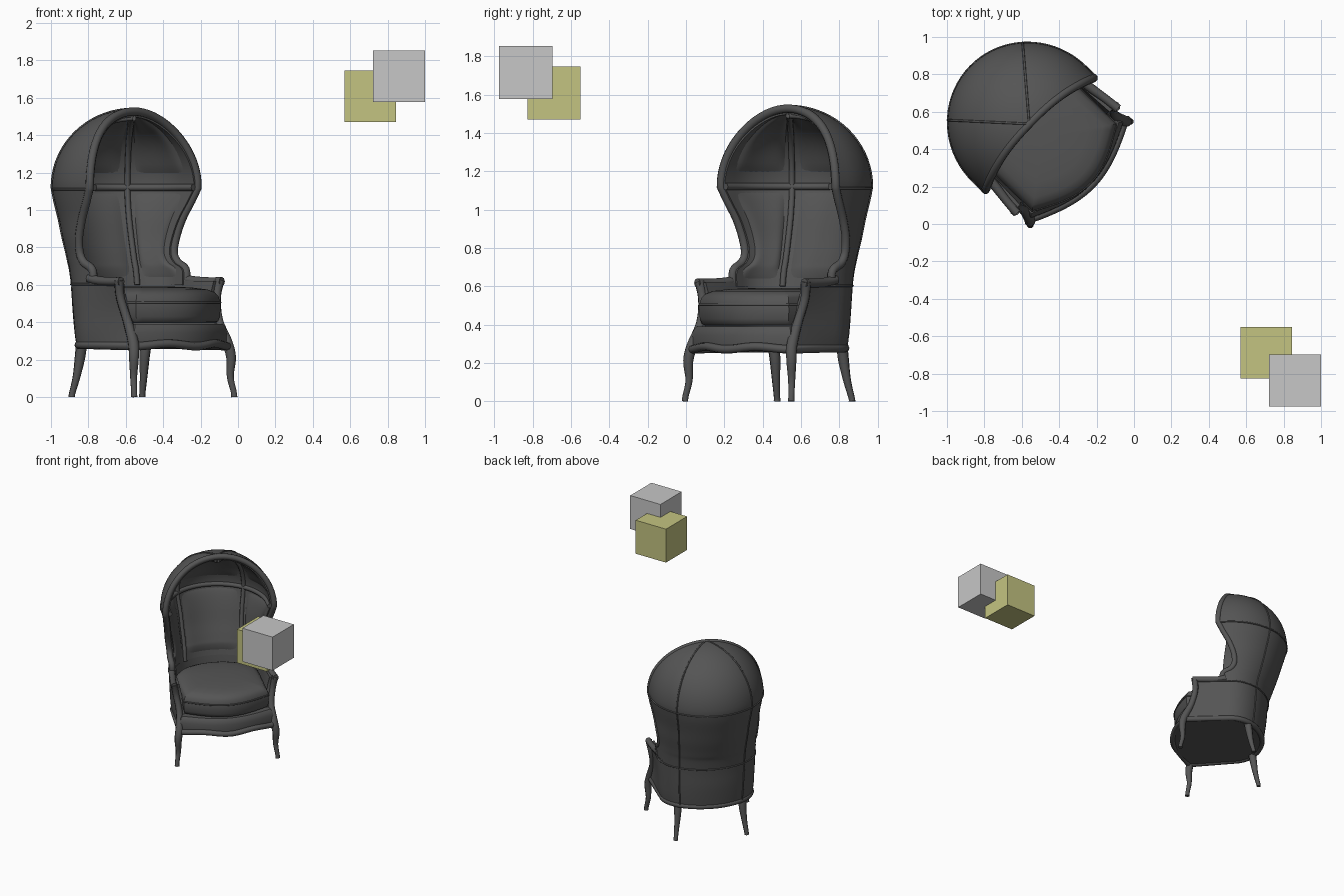
import bpy, bmesh
from math import sin, cos, asin, pi, radians
from mathutils import Matrix, Vector

if "Cube" in bpy.data.objects:
    bpy.data.objects.remove(bpy.data.objects["Cube"], do_unlink=True)

# The armchair is modelled facing -y, then turned and placed
PLACE = Matrix.Translation((-0.56, 0.535, 0)) @ Matrix.Rotation(radians(46), 4, 'Z')
SPRING, RISE = 1.12, 0.42          # height where the dome starts, and its rise


def material(name, rgb):
    m = bpy.data.materials.new(name)
    m.use_nodes = True
    m.diffuse_color = (*rgb, 1)
    m.node_tree.nodes["Principled BSDF"].inputs["Base Color"].default_value = (*rgb, 1)
    return m


CHARCOAL = material("charcoal", (0.09, 0.09, 0.09))
GREY = material("light_grey", (0.57, 0.57, 0.57))
OLIVE = material("olive_yellow", (0.55, 0.55, 0.22))


def finish(name, bm, mat=CHARCOAL, matrix=PLACE, angle=40):
    bmesh.ops.remove_doubles(bm, verts=bm.verts, dist=0.0002)
    bmesh.ops.recalc_face_normals(bm, faces=bm.faces)
    me = bpy.data.meshes.new(name)
    bm.to_mesh(me)
    bm.free()
    me.materials.append(mat)
    ob = bpy.data.objects.new(name, me)
    bpy.context.scene.collection.objects.link(ob)
    ob.matrix_world = matrix
    bpy.ops.object.select_all(action='DESELECT')
    ob.select_set(True)
    bpy.context.view_layer.objects.active = ob
    bpy.ops.object.shade_smooth_by_angle(angle=radians(angle))
    return ob


def loft(name, rows, closed=True, caps=True):
    """Skin a list of equal-length point rows."""
    bm = bmesh.new()
    vs = [[bm.verts.new(p) for p in r] for r in rows]
    n = len(rows[0])
    for a, b in zip(vs, vs[1:]):
        for i in range(n if closed else n - 1):
            j = (i + 1) % n
            bm.faces.new((a[i], a[j], b[j], b[i]))
    if closed and caps:
        bm.faces.new(vs[0])
        bm.faces.new(vs[-1])
    return finish(name, bm)


def smooth(pts, n=5):
    """Catmull-Rom through tuples of any length."""
    out = []
    for i in range(len(pts) - 1):
        p0, p1, p2, p3 = (Vector(pts[min(max(k, 0), len(pts) - 1)]) for k in range(i - 1, i + 3))
        for s in range(n):
            t = s / n
            out.append(0.5 * (2 * p1 + (p2 - p0) * t + (2 * p0 - 5 * p1 + 4 * p2 - p3) * t * t
                              + (3 * p1 - p0 - 3 * p2 + p3) * t ** 3))
    return out + [Vector(pts[-1])]


def tube(name, pts, radius, cyclic=False):
    """Round bar along points; a fourth value in a point is its own radius."""
    cu = bpy.data.curves.new(name, 'CURVE')
    cu.dimensions, cu.bevel_depth, cu.bevel_resolution = '3D', radius, 2
    cu.use_fill_caps = True
    sp = cu.splines.new('POLY')
    sp.points.add(len(pts) - 1)
    for q, p in zip(sp.points, pts):
        q.co = (*p[:3], 1)
        q.radius = p[3] / radius if len(p) > 3 else 1
    sp.use_cyclic_u = cyclic
    ob = bpy.data.objects.new(name, cu)
    bpy.context.scene.collection.objects.link(ob)
    ob.matrix_world = PLACE
    bpy.ops.object.select_all(action='DESELECT')
    ob.select_set(True)
    bpy.context.view_layer.objects.active = ob
    cu.materials.append(CHARCOAL)
    bpy.ops.object.convert(target='MESH')
    bpy.ops.object.shade_smooth_by_angle(angle=radians(50))


def pair(name, pts, radius):
    for side, s in (("left", 1), ("right", -1)):
        tube(f"{side}_{name}", [(p[0] * s, *p[1:]) for p in pts], radius)


# Shell rows: height, half width, back depth, front edge y, front half width
def section(row, inset):
    z, a, d, yf, xf = row
    if z > SPRING:
        k = 1 - inset / 0.43
        return SPRING + (z - SPRING) * k, a * k, d * k, yf, xf * k
    return z, a - inset, d - inset, yf, xf - inset


def start_angle(row, inset=0):
    z, a, d, yf, xf = section(row, inset)
    d = max(d, 0.001)
    return asin(min(yf / d, 1)) if yf > 0 else yf / d


def point(row, th, inset=0):
    z, a, d, yf, xf = section(row, inset)
    s = 1
    if th > pi / 2:
        th, s = pi - th, -1
    if th >= 0:
        return Vector((s * a * cos(th), d * sin(th), z))
    y = d * th
    return Vector((s * (a + (xf - a) * min(y / yf, 1)), y, z))


def arc(row, inset, n=40):
    t0 = start_angle(row, inset)
    return [point(row, t0 + (pi - 2 * t0) * i / n, inset) for i in range(n + 1)]


def shell(name, rows, thick):
    loft(name, [arc(r, 0) + arc(r, thick)[::-1] for r in rows])


low = [(0.60, 0.370, 0.288, -0.05), (0.68, 0.374, 0.305, -0.045), (0.72, 0.376, 0.32, 0.02),
       (0.77, 0.38, 0.337, 0.05), (0.85, 0.39, 0.365, 0.045), (0.95, 0.40, 0.395, 0.01),
       (1.05, 0.418, 0.425, -0.045), (SPRING, 0.43, 0.44, -0.08)]
low_rows = smooth([(*r, r[1]) for r in low])
dome_rows = []
for i in range(19):
    f = pi / 2 * i / 18
    c = max(cos(f), 0.004)
    dome_rows.append((SPRING + RISE * sin(f), 0.43 * c, 0.44 * c, -0.08 * c ** 2.5, 0.43 * c))
hood_rows = low_rows + dome_rows[1:]
body_rows = smooth([(0.27, 0.35, 0.25, -0.36, 0.365), (0.35, 0.36, 0.262, -0.32, 0.355),
                    (0.45, 0.365, 0.275, -0.285, 0.355), (0.55, 0.370, 0.283, -0.26, 0.37),
                    (0.62, 0.372, 0.291, -0.265, 0.385)], 3)

# Hood and lower body
shell("hood_shell", hood_rows, 0.045)
shell("lower_body_shell", body_rows, 0.04)

# Wooden rim round the hood opening
edge = [point(r, start_angle(r), 0.014) for r in hood_rows]
tube("hood_rim", edge + [Vector((-p.x, p.y, p.z)) for p in edge[-2::-1]], 0.023)

# Inner ribs, outer seams
POST = radians(48)
pair("inner_post", [point(r, POST, 0.05) for r in hood_rows], 0.016)
pair("outer_seam", [point(r, POST, -0.001) for r in body_rows[:-1] + hood_rows], 0.006)
tube("inner_crossbar", arc(dome_rows[0], 0.05), 0.018)
tube("outer_crossbar_seam", arc(low_rows[-2], -0.001), 0.006)
tube("upper_body_seam", arc(body_rows[-2], -0.001), 0.006)


# Padded panels inside the hood
def panel(name, rows, start, end, n=14):
    grid = []
    for j, r in enumerate(rows):
        w = 2 * j / (len(rows) - 1) - 1
        t0, t1 = start(r), end(r)
        grid.append([point(r, t0 + (t1 - t0) * i / n,
                           0.04 + 0.022 * (1 - w ** 6) * (1 - (2 * i / n - 1) ** 6))
                     for i in range(n + 1)])
    loft(name, grid, closed=False)


GAP = 0.08
for tag, rows in (("lower", low_rows[2:-2]), ("dome", dome_rows[2:-2])):
    panel(f"{tag}_back_panel", rows, lambda r: POST + GAP, lambda r: pi - POST - GAP)
    panel(f"left_{tag}_side_panel", rows, lambda r: start_angle(r) + 0.12, lambda r: POST - GAP)
    panel(f"right_{tag}_side_panel", rows, lambda r: pi - POST + GAP,
          lambda r: pi - start_angle(r) - 0.12)


# Seat plan: rounded back and bowed front
def plan(z, a, d, xf, yc, bow, scale=1, wave=0, n=24):
    pts = [(a * cos(pi * i / n), d * sin(pi * i / n), z) for i in range(n + 1)]
    for i in range(n + 1):
        t = i / n
        pts.append((xf * (2 * t - 1), yc - bow * sin(pi * t), z + wave * cos(4 * pi * t)))
    return [Vector((x * scale, (y + 0.1) * scale - 0.1, h)) for x, y, h in pts]


base = (0.34, 0.24, 0.362, -0.358, 0.108)
loft("seat_base", [plan(z, *base, s) for z, s in
                   ((0.265, 0.98), (0.30, 0.99), (0.345, 0.985), (0.375, 0.965), (0.39, 0.93))])
tube("seat_rail", plan(0.278, *base, 1.0, -0.007), 0.022, cyclic=True)

pad = (0.325, 0.23, 0.325, -0.335, 0.12)
loft("seat_cushion", [plan(z, *pad, s) for z, s in
                      ((0.395, 0.92), (0.405, 0.965), (0.43, 0.99), (0.47, 1), (0.51, 0.995),
                       (0.54, 0.97), (0.56, 0.92), (0.575, 0.82), (0.585, 0.62), (0.591, 0.3),
                       (0.592, 0.05))])
tube("cushion_piping", plan(0.505, *pad, 0.997), 0.006, cyclic=True)

# Arms, with the curved supports running down into the front legs
pair("arm_rail", smooth([(0.388, -0.285, 0.618, 0.024), (0.38, -0.2, 0.617, 0.023),
                         (0.365, -0.09, 0.622, 0.025), (0.36, -0.02, 0.635, 0.025)]), 0.025)
pair("front_leg", smooth([(0.388, -0.268, 0.625, 0.026), (0.370, -0.262, 0.53, 0.024),
                          (0.352, -0.295, 0.41, 0.025), (0.362, -0.35, 0.29, 0.030),
                          (0.374, -0.366, 0.21, 0.028), (0.372, -0.362, 0.11, 0.020),
                          (0.383, -0.376, 0.03, 0.017), (0.385, -0.379, 0, 0.018)]), 0.025)
pair("back_leg", smooth([(0.25, 0.14, 0.31, 0.030), (0.248, 0.155, 0.22, 0.029),
                         (0.258, 0.172, 0.11, 0.021), (0.27, 0.193, 0.02, 0.017),
                         (0.272, 0.195, 0, 0.018)]), 0.025)

# Two loose blocks
for name, mat, centre in (("yellow_block", OLIVE, (0.707, -0.688, 1.608)),
                          ("grey_block", GREY, (0.861, -0.836, 1.715))):
    bm = bmesh.new()
    bmesh.ops.create_cube(bm, size=0.277)
    finish(name, bm, mat, Matrix.Translation(centre), 30)
